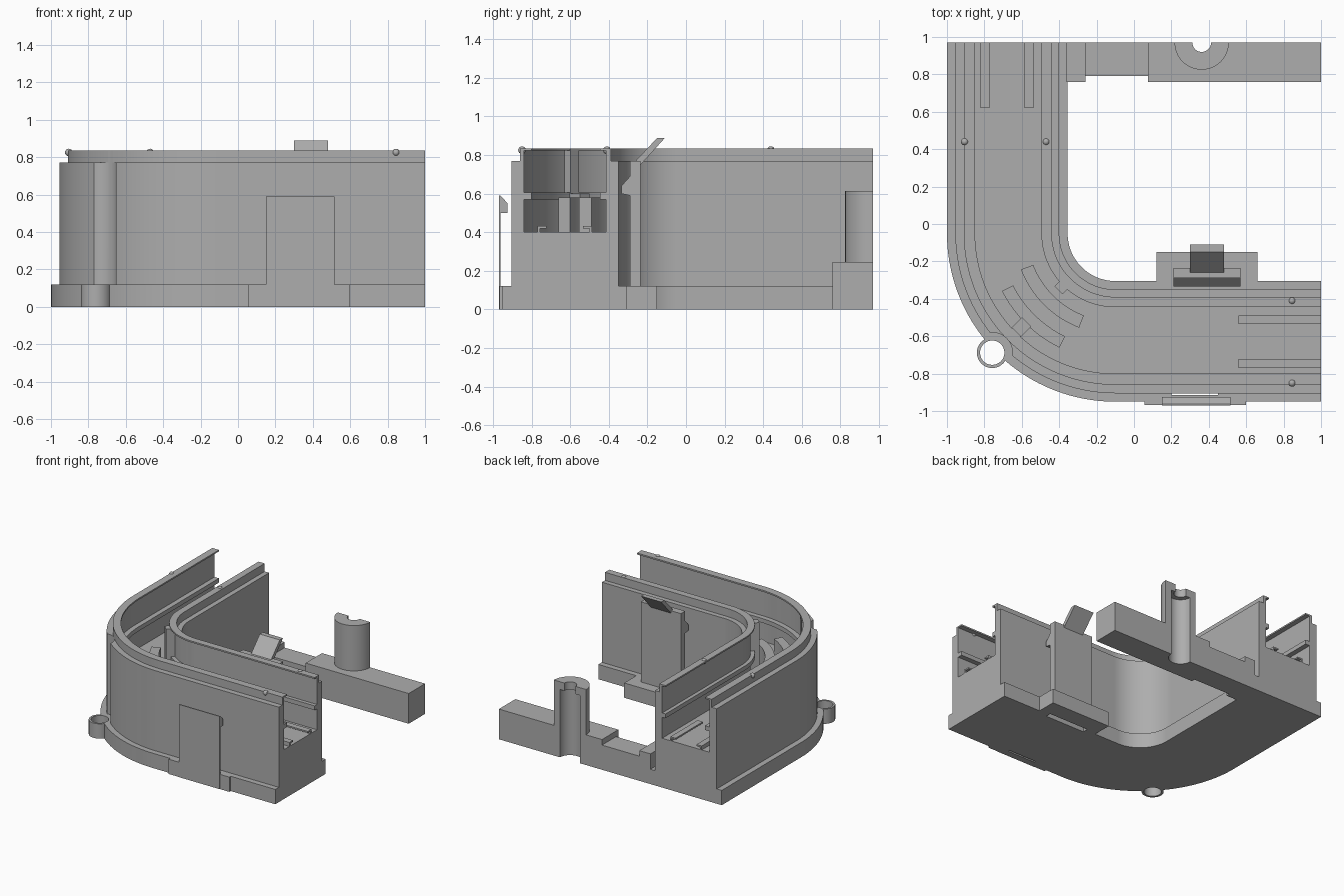
import bpy, bmesh, math
from mathutils import Vector

if "Cube" in bpy.data.objects:
    bpy.data.objects.remove(bpy.data.objects["Cube"])

grey = bpy.data.materials.new("light grey plastic")
grey.diffuse_color = (0.42, 0.42, 0.42, 1)
grey.use_nodes = True
grey.node_tree.nodes["Principled BSDF"].inputs["Base Color"].default_value = grey.diffuse_color

CX, CY, R = -0.10, -0.05, 0.90      # bend centre and outer radius
BACK, SIDE = 0.97, 1.0              # ends of the two legs


def finish(bm, name, smooth=True):
    bmesh.ops.recalc_face_normals(bm, faces=bm.faces)
    me = bpy.data.meshes.new(name)
    bm.to_mesh(me)
    bm.free()
    ob = bpy.data.objects.new(name, me)
    bpy.context.collection.objects.link(ob)
    me.materials.append(grey)
    if smooth:
        shade(ob)
    return ob


def shade(ob):
    bpy.ops.object.select_all(action='DESELECT')
    bpy.context.view_layer.objects.active = ob
    ob.select_set(True)
    bpy.ops.object.shade_smooth_by_angle(angle=math.radians(30))


def prism(name, pts, axis, lo, hi):
    """Extrude a 2D outline along an axis: 'z' uses (x, y), 'x' uses (y, z)."""
    put = (lambda p, h: (p[0], p[1], h)) if axis == 'z' else (lambda p, h: (h, p[0], p[1]))
    bm = bmesh.new()
    a = [bm.verts.new(put(p, lo)) for p in pts]
    b = [bm.verts.new(put(p, hi)) for p in pts]
    n = len(pts)
    bm.faces.new(a)
    bm.faces.new(b[::-1])
    for i in range(n):
        bm.faces.new((a[i], a[(i + 1) % n], b[(i + 1) % n], b[i]))
    return finish(bm, name)


def box(name, x0, x1, y0, y1, z0, z1):
    return prism(name, [(x0, y0), (x1, y0), (x1, y1), (x0, y1)], 'z', z0, z1)


def arc(cx, cy, r, a0, a1, n):
    return [(cx + r * math.cos(math.radians(a0 + (a1 - a0) * i / n)),
             cy + r * math.sin(math.radians(a0 + (a1 - a0) * i / n))) for i in range(n + 1)]


def disc(name, cx, cy, r, z0, z1, n=48):
    return prism(name, arc(cx, cy, r, 0, 360, n)[:-1], 'z', z0, z1)


def cut(ob, cutter):
    mod = ob.modifiers.new("cut", 'BOOLEAN')
    mod.operation, mod.solver, mod.object = 'DIFFERENCE', 'EXACT', cutter
    bpy.context.view_layer.objects.active = ob
    bpy.ops.object.modifier_apply(modifier=mod.name)
    bpy.data.objects.remove(cutter)
    shade(ob)


def sector(name, r0, r1, a0, a1, z0, z1):
    """Curved bar around the bend centre."""
    return prism(name, arc(CX, CY, r0, a0, a1, 16) + arc(CX, CY, r1, a1, a0, 16), 'z', z0, z1)


# curved channel: profile (distance from outer edge, height) swept round the bend
profile = [(0, 0), (0, .12), (.045, .12), (.045, .77), (.09, .77), (.09, .835), (.15, .835),
           (.15, .823), (.11, .823), (.11, .605), (.15, .605), (.15, .57), (.11, .57), (.11, .40),
           (.535, .40), (.535, .57), (.505, .57), (.505, .605), (.535, .605), (.535, .823),
           (.505, .823), (.505, .835), (.56, .835), (.56, .77), (.60, .77), (.60, .12),
           (.645, .12), (.645, 0)]
stations = [(CX, BACK, 180)] + [(CX, CY, 180 + 90 * i / 40) for i in range(41)] + [(SIDE, CY, 270)]
bm = bmesh.new()
rings = []
for cx, cy, ang in stations:
    c, s = math.cos(math.radians(ang)), math.sin(math.radians(ang))
    rings.append([bm.verts.new((cx + (R - d) * c, cy + (R - d) * s, z)) for d, z in profile])
for a, b in zip(rings, rings[1:]):
    for i in range(len(profile)):
        j = (i + 1) % len(profile)
        bm.faces.new((a[i], a[j], b[j], b[i]))
bm.faces.new(rings[0])
bm.faces.new(rings[-1][::-1])
channel = finish(bm, "curved_channel")

# screw lug on the outer corner with its clearance groove
LX, LY = -0.758, -0.688
cut(channel, disc("groove_cutter", LX, LY, .108, .12, 1.0))
cut(channel, disc("lug_cutter", LX, LY, .065, -.1, .2))
lug = disc("screw_lug", LX, LY, .082, 0, .12)
cut(lug, disc("lug_hole_cutter", LX, LY, .065, -.1, .2))

# slots below the two latches
cut(channel, box("front_slot_cutter", .20, .45, -.915, -.9005, -.1, .2))
cut(channel, box("inner_slot_cutter", .21, .57, -.335, -.290, -.1, .2))

# curved guides and radial ribs in the bend
sector("inner_guide", .47, .54, 201, 249, .40, .58)
sector("outer_guide", .613, .68, 207, 244, .40, .58)


def radial_rib(name, r0, r1, w, z0, z1):
    u, v = Vector((-1, -1)).normalized(), Vector((1, -1)).normalized()
    c = Vector((CX, CY))
    prism(name, [c + u * r + v * s for r, s in ((r0, -w), (r1, -w), (r1, w), (r0, w))], 'z', z0, z1)


radial_rib("outer_rib", .67, .80, .035, .40, .60)
radial_rib("outer_rib_post", .745, .80, .03, .60, .83)
radial_rib("inner_rib", .36, .43, .03, .40, .83)

# hooked floor rails at both open ends: stem plus cap
for tag, p, stem in (("outer", .18, .18), ("inner", .415, .45)):
    box("side_rail_cap_" + tag, .56, SIDE, -.95 + p, -.95 + p + .047, .42, .432)
    box("side_rail_stem_" + tag, .56, SIDE, -.95 + stem, -.95 + stem + .012, .40, .42)
    box("back_rail_cap_" + tag, -1 + p, -1 + p + .047, .62, BACK, .42, .432)
    box("back_rail_stem_" + tag, -1 + stem, -1 + stem + .012, .62, BACK, .40, .42)

# snap bumps on the rims
for x, y in ((-.905, .44), (-.47, .44), (.845, -.41), (.845, -.85)):
    bm = bmesh.new()
    bmesh.ops.create_uvsphere(bm, u_segments=16, v_segments=8, radius=.02)
    bmesh.ops.translate(bm, vec=(x, y, .825), verts=bm.verts)
    finish(bm, "snap_bump")

# front latch: base pad and thin plate with a hook at the top
box("front_latch_pad", .055, .60, -.968, -.948, 0, .12)
prism("front_latch", [(-.97, 0), (-.97, .59), (-.962, .59), (-.925, .55), (-.925, .50),
                      (-.962, .50), (-.962, 0)], 'x', .15, .515)

# inner latch: base pad, plate with hook, slanted finger tab
box("inner_latch_pad", .12, .66, -.306, -.15, 0, .12)
cut(bpy.data.objects["inner_latch_pad"], box("pad_slot_cutter", .21, .57, -.34, -.290, -.1, .2))
prism("inner_latch", [(-.29, .10), (-.29, .59), (-.335, .60), (-.335, .64), (-.29, .69),
                      (-.29, .77), (-.235, .77), (-.235, .10)], 'x', .21, .57)
prism("finger_tab", [(-.27, .76), (-.15, .888), (-.11, .888), (-.235, .75)], 'x', .30, .48)

# back arm with a lower middle section
arm = prism("back_arm", [(-.37, .76), (-.26, .76), (-.26, .79), (.075, .79), (.075, .76),
                         (SIDE, .76), (SIDE, BACK), (-.37, BACK)], 'z', 0, .245)
cut(arm, box("arm_step_cutter", -.26, .075, .7, 1.1, .20, .4))
cut(arm, box("arm_gap_cutter", -.5, -.36, .7, 1.1, .12, .4))

# half-round screw post with a stepped bore running down through the arm
PX = .362
post = prism("screw_post", arc(PX, BACK, .145, 180, 360, 32), 'z', .245, .613)
for part in (arm, post):
    cut(part, disc("bore_cutter", PX, BACK, .09, -.1, .55))
cut(post, disc("top_bore_cutter", PX, BACK, .05, .5, .7))
